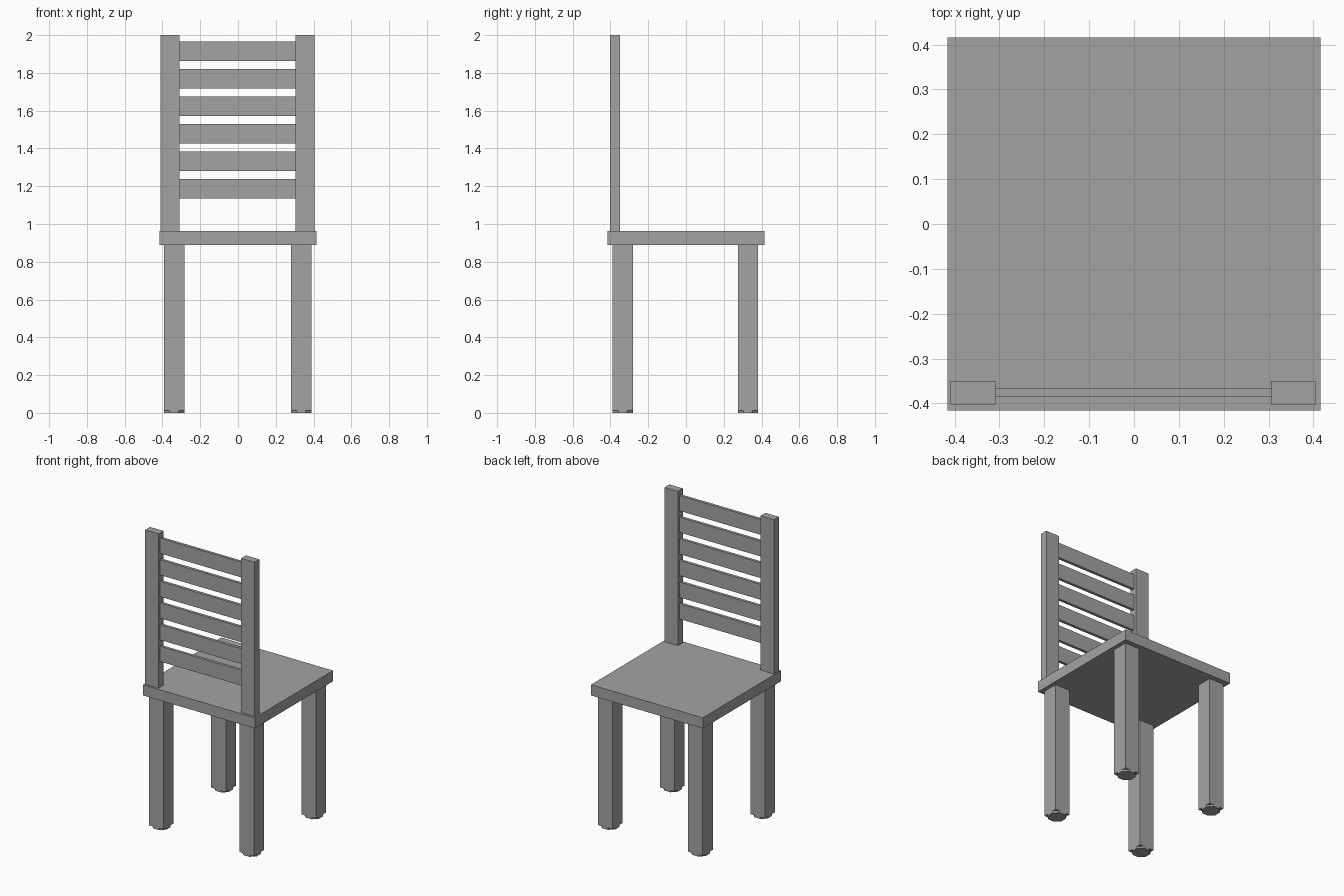
import bpy
import bmesh
from math import cos, pi
from mathutils import Matrix, Vector

default = bpy.data.objects.get("Cube")
if default:
    bpy.data.objects.remove(default, do_unlink=True)

GREY = (0.37, 0.37, 0.37, 1)
grey = bpy.data.materials.new("plain grey")
grey.use_nodes = True
grey.diffuse_color = GREY
grey.node_tree.nodes["Principled BSDF"].inputs["Base Color"].default_value = GREY


def finish(name, bm):
    mesh = bpy.data.meshes.new(name)
    bm.to_mesh(mesh)
    bm.free()
    mesh.materials.append(grey)
    obj = bpy.data.objects.new(name, mesh)
    bpy.context.collection.objects.link(obj)


def box(name, low, high):
    low, high = Vector(low), Vector(high)
    bm = bmesh.new()
    place = Matrix.Translation((low + high) / 2) @ Matrix.Diagonal((*(high - low), 1))
    bmesh.ops.create_cube(bm, size=1, matrix=place)
    finish(name, bm)


def foot(name, x, y, half, height):
    bm = bmesh.new()
    radius = half / cos(pi / 8)
    place = Matrix.Translation((x, y, height / 2)) @ Matrix.Rotation(pi / 8, 4, "Z")
    bmesh.ops.create_cone(bm, cap_ends=True, segments=8, radius1=radius,
                          radius2=radius, depth=height, matrix=place)
    finish(name, bm)


SEAT_LOW, SEAT_TOP = 0.89, 0.962

# Seat
box("seat", (-0.416, -0.416, SEAT_LOW), (0.416, 0.416, SEAT_TOP))

# Square legs on eight-sided feet
HALF, FOOT = 0.054, 0.013
for side, x in (("right", -0.337), ("left", 0.335)):
    for end, y in (("front", -0.334), ("back", 0.328)):
        box(f"{end}_{side}_leg", (x - HALF, y - HALF, FOOT), (x + HALF, y + HALF, SEAT_LOW))
        foot(f"{end}_{side}_foot", x, y, HALF, FOOT)

# Backrest posts
for side, x in (("right", -0.359), ("left", 0.355)):
    box(f"{side}_post", (x - 0.05, -0.402, SEAT_TOP), (x + 0.05, -0.35, 2))

# Backrest slats
for i in range(6):
    z = 1.135 + i * 0.1455
    box(f"slat_{i + 1}", (-0.309, -0.386, z), (0.305, -0.367, z + 0.103))
